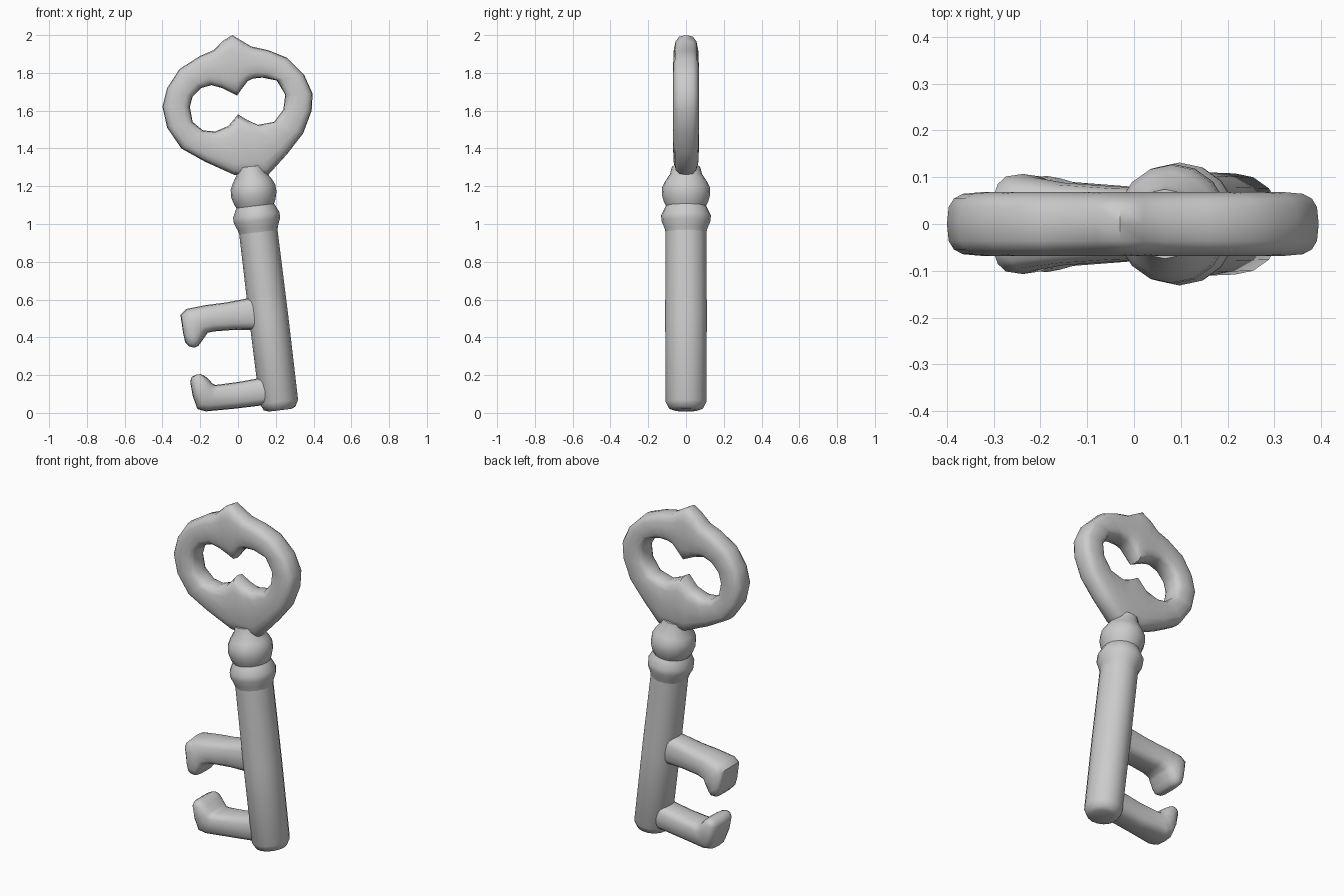
import bpy, bmesh, math
from mathutils import Vector

SIDES = 16


def bridge_rings(name, rings, closed=False):
    """Skin a row of equal rings of points, capping the ends if open."""
    bm = bmesh.new()
    loops = [[bm.verts.new(p) for p in ring] for ring in rings]
    n = len(loops[0])
    pairs = list(zip(loops, loops[1:]))
    if closed:
        pairs.append((loops[-1], loops[0]))
    else:
        bm.faces.new(loops[0])
        bm.faces.new(loops[-1])
    for a, b in pairs:
        for i in range(n):
            j = (i + 1) % n
            bm.faces.new((a[i], a[j], b[j], b[i]))
    bmesh.ops.recalc_face_normals(bm, faces=bm.faces)
    mesh = bpy.data.meshes.new(name)
    bm.to_mesh(mesh)
    bm.free()
    ob = bpy.data.objects.new(name, mesh)
    bpy.context.collection.objects.link(ob)
    bpy.ops.object.select_all(action='DESELECT')
    ob.select_set(True)
    bpy.context.view_layer.objects.active = ob
    bpy.ops.object.shade_smooth_by_angle(angle=math.radians(50))
    return ob


def soft(v):
    return math.copysign(abs(v) ** 0.65, v)


def band(name, rows, closed=False):
    """Rounded bar between two edges; each row is (x, z, x, z, half depth)."""
    rings = []
    for ax, az, bx, bz, depth in rows:
        a, b = Vector((ax, 0, az)), Vector((bx, 0, bz))
        mid, half = (a + b) / 2, (a - b) / 2
        ring = []
        for k in range(SIDES):
            t = math.tau * k / SIDES
            ring.append(mid + half * soft(math.cos(t))
                        + Vector((0, depth * soft(math.sin(t)), 0)))
        rings.append(ring)
    return bridge_rings(name, rings, closed)


def turned(name, profile, foot, top):
    """Revolve (height, radius) pairs about the leaning axis foot -> top."""
    foot, top = Vector(foot), Vector(top)
    axis = (top - foot).normalized()
    side, depth = axis.cross(Vector((0, 1, 0))), Vector((0, 1.06, 0))
    rings = []
    for h, r in profile:
        rings.append([foot + axis * h + r * (side * math.cos(math.tau * k / SIDES)
                      + depth * math.sin(math.tau * k / SIDES))
                      for k in range(SIDES)])
    return bridge_rings(name, rings)


# Bow: outer edge point, matching point on the pinched hole
bow = [
    (-0.03, 2.00, -0.005, 1.68), (-0.08, 1.97, -0.045, 1.70),
    (-0.13, 1.92, -0.085, 1.72), (-0.20, 1.89, -0.14, 1.735),
    (-0.31, 1.82, -0.195, 1.72), (-0.375, 1.72, -0.24, 1.675),
    (-0.40, 1.62, -0.255, 1.62), (-0.375, 1.51, -0.24, 1.54),
    (-0.30, 1.40, -0.185, 1.495), (-0.175, 1.33, -0.12, 1.49),
    (-0.02, 1.26, -0.05, 1.52), (0.065, 1.25, 0.00, 1.58),
    (0.16, 1.26, 0.05, 1.55), (0.26, 1.37, 0.105, 1.525),
    (0.345, 1.48, 0.19, 1.54), (0.39, 1.60, 0.24, 1.605),
    (0.395, 1.69, 0.25, 1.685), (0.35, 1.79, 0.205, 1.76),
    (0.26, 1.88, 0.13, 1.775), (0.16, 1.92, 0.08, 1.77),
    (0.07, 1.94, 0.05, 1.755), (0.02, 1.97, 0.02, 1.715),
]
band("bow", [row + (0.068,) for row in bow], closed=True)

# Shaft and the two collars share one leaning axis
foot, top = (0.222, 0, 0.014), (0.07, 0, 1.27)
turned("shaft", [(0.0, 0.06), (0.01, 0.085), (0.045, 0.102), (0.5, 0.104),
                 (0.99, 0.102)], foot, top)
turned("lower_collar", [(0.94, 0.10), (0.97, 0.107), (1.01, 0.123), (1.04, 0.124),
                        (1.075, 0.108), (1.10, 0.095)], foot, top)
turned("upper_collar", [(1.085, 0.098), (1.11, 0.110), (1.15, 0.121), (1.19, 0.119),
                        (1.22, 0.105), (1.26, 0.08), (1.30, 0.07)], foot, top)

# Upper bit, hooked downward
band("upper_bit", [
    (0.15, 0.63, 0.18, 0.42, 0.08), (0.07, 0.61, 0.09, 0.44, 0.076),
    (-0.06, 0.585, -0.015, 0.44, 0.08), (-0.175, 0.57, -0.12, 0.432, 0.088),
    (-0.275, 0.55, -0.16, 0.425, 0.10), (-0.305, 0.52, -0.17, 0.41, 0.107),
    (-0.29, 0.42, -0.195, 0.375, 0.105), (-0.28, 0.375, -0.21, 0.355, 0.095),
    (-0.26, 0.352, -0.23, 0.345, 0.07),
])

# Lower bit, hooked upward
band("lower_bit", [
    (0.20, 0.21, 0.22, 0.05, 0.085), (0.12, 0.185, 0.13, 0.04, 0.08),
    (0.01, 0.165, -0.02, 0.022, 0.08), (-0.10, 0.15, -0.17, 0.008, 0.09),
    (-0.12, 0.148, -0.215, 0.02, 0.098), (-0.135, 0.155, -0.24, 0.09, 0.103),
    (-0.165, 0.187, -0.253, 0.165, 0.10), (-0.185, 0.20, -0.245, 0.19, 0.09),
    (-0.20, 0.205, -0.22, 0.203, 0.07),
])
